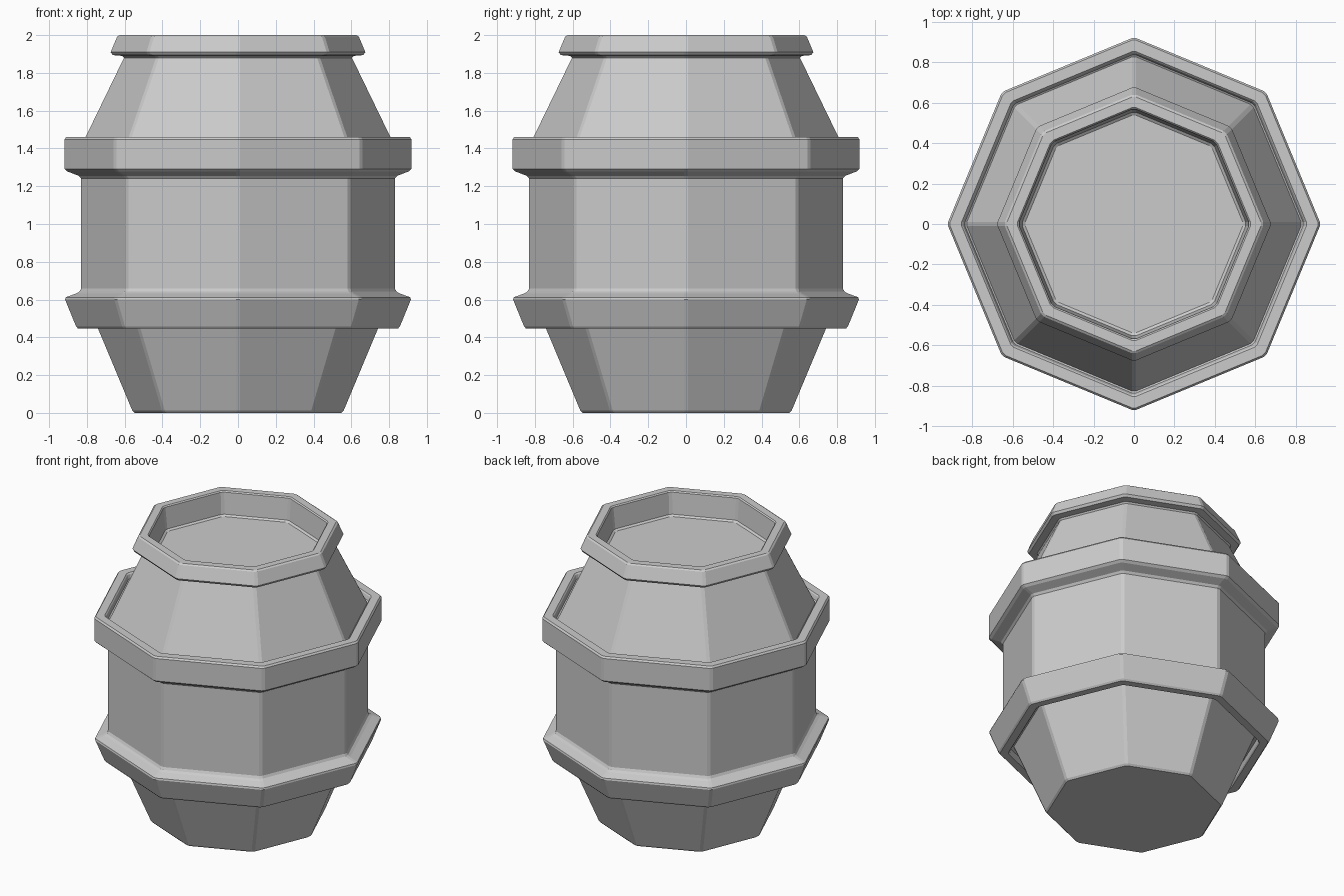
import bpy, bmesh
from math import pi, atan, sin, cos

if "Cube" in bpy.data.objects:
    bpy.data.objects.remove(bpy.data.objects["Cube"])

SIDES = 8
CHAMFER = 0.011  # half-width of the small bevel on each upright corner

# Profile (corner radius, height) from bottom to the recessed lid
profile = [
    # lower tapered body and groove under the lower band
    (0.55, 0.0), (0.562, 0.012), (0.762, 0.49), (0.785, 0.485), (0.79, 0.455),
    # lower band
    (0.797, 0.447), (0.85, 0.447), (0.86, 0.458), (0.918, 0.60), (0.915, 0.612),
    (0.86, 0.632), (0.842, 0.642), (0.833, 0.658),
    # straight middle
    (0.833, 1.24),
    # upper band and groove inside its top
    (0.845, 1.255), (0.905, 1.278), (0.922, 1.292), (0.922, 1.448), (0.912, 1.46),
    (0.855, 1.46), (0.847, 1.452), (0.838, 1.425), (0.829, 1.42),
    # shoulder
    (0.606, 1.88),
    # top rim
    (0.615, 1.89), (0.665, 1.894), (0.677, 1.91), (0.642, 1.992), (0.63, 2.0),
    (0.578, 2.0), (0.57, 1.992),
    # recessed lid
    (0.555, 1.845), (0.54, 1.835),
]

bm = bmesh.new()


def ring(r, z):
    verts = []
    for i in range(SIDES):
        for s in (-1, 1):
            a = 2 * pi * i / SIDES + s * atan(CHAMFER / r)
            rr = r / cos(atan(CHAMFER / r))
            verts.append(bm.verts.new((rr * cos(a), rr * sin(a), z)))
        # pull the chamfer corners onto the octagon sides
        slope = CHAMFER * 0.414
        for v in verts[-2:]:
            v.co.x -= slope * cos(2 * pi * i / SIDES)
            v.co.y -= slope * sin(2 * pi * i / SIDES)
    return verts


rings = [ring(r + 0.002, z) for r, z in profile]
for low, high in zip(rings, rings[1:]):
    n = len(low)
    for i in range(n):
        j = (i + 1) % n
        bm.faces.new((low[i], low[j], high[j], high[i]))
bm.faces.new(rings[0][::-1])
bm.faces.new(rings[-1])
bmesh.ops.recalc_face_normals(bm, faces=bm.faces)

mesh = bpy.data.meshes.new("barrel")
bm.to_mesh(mesh)
bm.free()
barrel = bpy.data.objects.new("barrel", mesh)
bpy.context.collection.objects.link(barrel)
